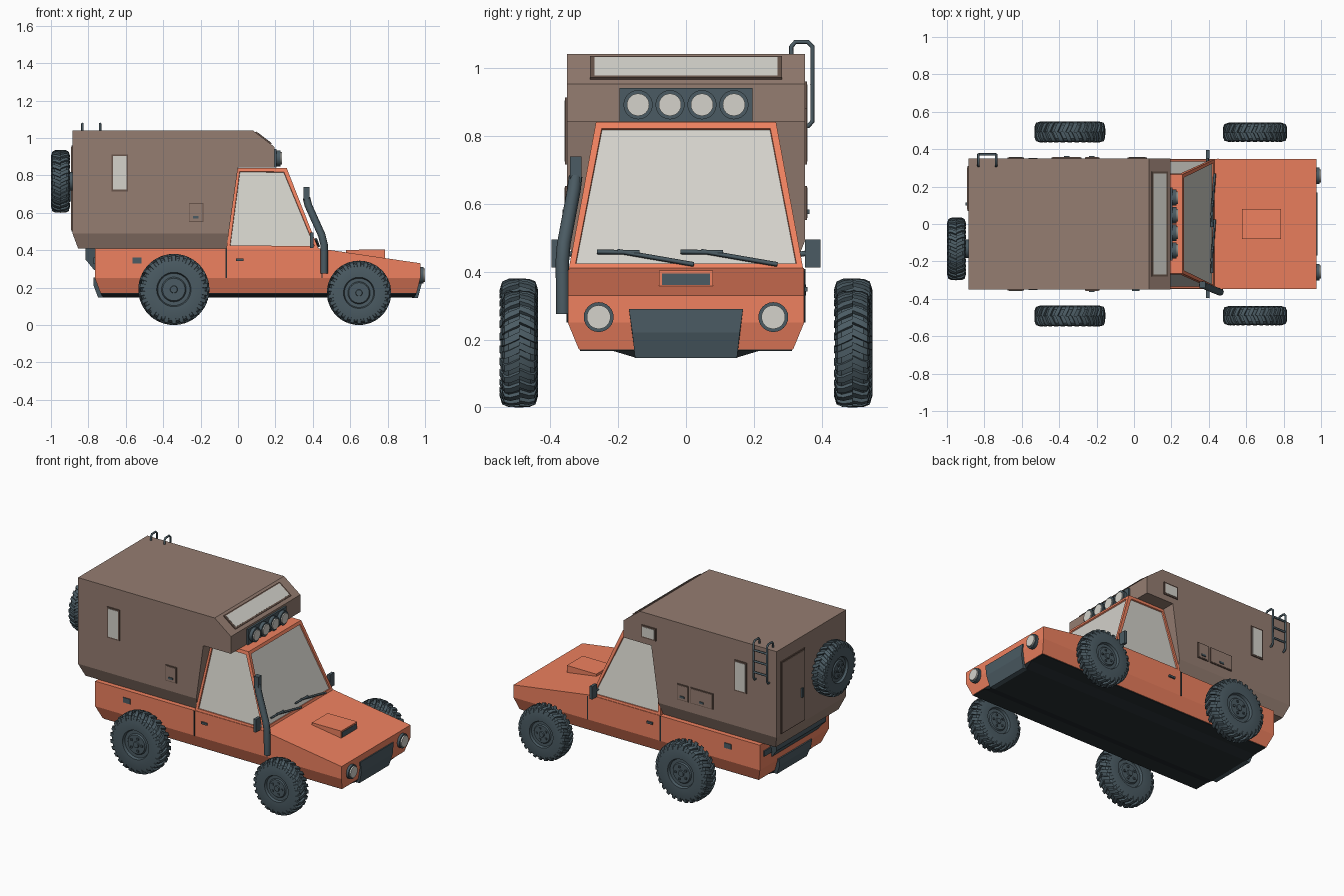
import bpy, bmesh, math
from mathutils import Matrix, Vector

if "Cube" in bpy.data.objects:
    bpy.data.objects.remove(bpy.data.objects["Cube"])


def material(name, r, g, b):
    m = bpy.data.materials.new(name)
    m.diffuse_color = (r, g, b, 1)
    m.use_nodes = True
    m.node_tree.nodes["Principled BSDF"].inputs["Base Color"].default_value = m.diffuse_color
    return m


ORANGE = material("orange_paint", 0.86, 0.22, 0.115)
BROWN = material("brown_panel", 0.30, 0.205, 0.165)
TRIM = material("brown_trim", 0.14, 0.09, 0.07)
DARK = material("dark_plastic", 0.07, 0.105, 0.125)
BLACK = material("underside", 0.02, 0.028, 0.032)
GLASS = material("glass", 0.66, 0.65, 0.60)


def finish(name, bm, *mats):
    bmesh.ops.recalc_face_normals(bm, faces=bm.faces)
    me = bpy.data.meshes.new(name)
    bm.to_mesh(me)
    bm.free()
    for m in mats:
        me.materials.append(m)
    ob = bpy.data.objects.new(name, me)
    bpy.context.collection.objects.link(ob)
    return ob


def smooth(ob, angle=35):
    bpy.ops.object.select_all(action='DESELECT')
    ob.select_set(True)
    bpy.context.view_layer.objects.active = ob
    bpy.ops.object.shade_smooth_by_angle(angle=math.radians(angle))


# Symmetric shell from side profile points (x, z, half width)
def shell(name, pts, caps, *mats, inset=()):
    bm = bmesh.new()
    sides = [[bm.verts.new((x, s * w, z)) for x, z, w in pts] for s in (-1, 1)]
    n = len(pts)
    strip = []
    for i in range(n):
        j = (i + 1) % n
        strip.append(bm.faces.new((sides[0][i], sides[0][j], sides[1][j], sides[1][i])))
    cap_faces = [bm.faces.new([s[i] for i in c]) for s in sides for c in caps]
    if inset:
        bmesh.ops.recalc_face_normals(bm, faces=bm.faces)
        panes = [strip[i] for i in inset] + cap_faces
        for pane in panes:
            bmesh.ops.inset_individual(bm, faces=[pane], thickness=0.026)
            bmesh.ops.inset_individual(bm, faces=[pane], thickness=0.002, depth=-0.008)
            pane.material_index = 1
    return finish(name, bm, *mats)


def box(name, x, y, z, mat, rot_y=0.0):
    bm = bmesh.new()
    bmesh.ops.create_cube(bm, size=1)
    ob = finish(name, bm, mat)
    lo, hi = Vector((x[0], y[0], z[0])), Vector((x[1], y[1], z[1]))
    ob.data.transform(Matrix.Diagonal((*(hi - lo), 1)))
    ob.matrix_world = Matrix.Translation((lo + hi) / 2) @ Matrix.Rotation(rot_y, 4, 'Y')
    return ob


# Disc with its axis along x
def disc(name, x0, x1, y, z, r, mat):
    bm = bmesh.new()
    bmesh.ops.create_cone(bm, cap_ends=True, segments=24, radius1=r, radius2=r, depth=x1 - x0)
    ob = finish(name, bm, mat)
    ob.matrix_world = Matrix.Translation(((x0 + x1) / 2, y, z)) @ Matrix.Rotation(math.pi / 2, 4, 'Y')
    smooth(ob)


def tube(name, pts, r, mat=DARK, res=2):
    cu = bpy.data.curves.new(name, 'CURVE')
    cu.dimensions = '3D'
    cu.bevel_depth, cu.bevel_resolution, cu.use_fill_caps = r, res, True
    sp = cu.splines.new('POLY')
    sp.points.add(len(pts) - 1)
    for p, co in zip(sp.points, pts):
        p.co = (*co, 1)
    cu.materials.append(mat)
    ob = bpy.data.objects.new(name, cu)
    bpy.context.collection.objects.link(ob)


# Lower body, underside, camper box and cab
W = 0.348
shell("lower_body", [(-.765, .41, W), (.43, .41, W), (.975, .33, W), (.975, .25, W),
                     (.955, .17, .315), (-.735, .17, .315), (-.765, .25, W)],
      [(0, 1, 2, 3, 6), (6, 3, 4, 5)], ORANGE)
box("underside_plate", (-.732, .952), (-.312, .312), (.166, .172), BLACK)
shell("belly_pan", [(-.735, .168, .22), (.955, .168, .22), (.94, .147, .15), (-.72, .147, .15)],
      [(0, 1, 2, 3)], BLACK)
shell("camper_box", [(-.885, 1.04, .35), (.08, 1.04, .35), (.195, .952, .35), (.195, .842, .35),
                     (0, .842, .35), (-.05, .49, .35), (-.06, .41, .318), (-.855, .41, .318),
                     (-.885, .49, .35)],
      [(0, 1, 2, 3, 4, 5, 8), (8, 5, 6, 7)], BROWN)
shell("cab", [(-.008, .84, .265), (.26, .84, .265), (.43, .408, .345), (-.062, .408, .345)],
      [(0, 1, 2, 3)], ORANGE, GLASS, inset=(1,))

# Wheel: turned tyre and rim, then chevron lugs
R = 0.19
bm = bmesh.new()
half = [(.0, .052), (.018, .052), (.02, .044), (.06, .044), (.066, .036), (.086, .036),
        (.092, .052), (.15, .054), (.168, .048), (.177, .036)]
prof = half + [(r, -y) for r, y in reversed(half)]
N = 48
rings = []
for r, y in prof:
    if r == 0:
        rings.append([bm.verts.new((0, y, 0))] * N)
    else:
        rings.append([bm.verts.new((r * math.cos(a), y, r * math.sin(a)))
                      for a in (2 * math.pi * k / N for k in range(N))])
for a, b in zip(rings, rings[1:]):
    for k in range(N):
        q = (a[k], a[(k + 1) % N], b[(k + 1) % N], b[k])
        bm.faces.new(list(dict.fromkeys(q)))
LUGS = 26
stations = [(0, R, .172), (.03, R - .001, .172), (.049, .181, .164), (.057, .155, .152)]
for i in range(LUGS):
    for s in (-1, 1):
        prev = None
        for y, ro, ri in stations:
            c = 2 * math.pi * (i + (0.25 if s > 0 else 0)) / LUGS - min(y, .045) * 2.6
            cur = [bm.verts.new((r * math.cos(c + d), s * y, r * math.sin(c + d)))
                   for r, d in ((ri, -.07), (ro, -.06), (ro, .06), (ri, .07))]
            if prev:
                for k in range(3):
                    bm.faces.new((prev[k], prev[k + 1], cur[k + 1], cur[k]))
            else:
                bm.faces.new(cur)
            prev = cur
        bm.faces.new(prev)
for k in range(5):
    a = 2 * math.pi * k / 5
    for s in (-1, 1):
        bmesh.ops.create_cube(bm, size=.012, matrix=Matrix.Translation(
            (.04 * math.cos(a), s * .045, .04 * math.sin(a))))
wheel = finish("rear_wheel_right", bm, DARK)
smooth(wheel, 28)
wheel.location = (-.343, -.492, R)


def wheel_copy(name, loc, r, turn=0):
    ob = bpy.data.objects.new(name, wheel.data)
    bpy.context.collection.objects.link(ob)
    ob.location, ob.scale, ob.rotation_euler = loc, (r / R,) * 3, (0, 0, turn)


wheel_copy("rear_wheel_left", (-.343, .492, R), R)
wheel_copy("front_wheel_right", (.647, -.49, .172), .172)
wheel_copy("front_wheel_left", (.647, .49, .172), .172)
wheel_copy("spare_wheel", (-.949, -.133, .768), .168, math.pi / 2)
disc("spare_wheel_mount", -.94, -.88, -.133, .768, .05, DARK)


# Camper windows and hatches
def side_panel(name, s, x, z, inner, d=.009):
    def ys(o):
        return sorted((s * .345, s * (.35 + o)))
    box(name + "_frame", x, ys(.006), z, TRIM)
    box(name, (x[0] + d, x[1] - d), ys(.008), (z[0] + d, z[1] - d), inner)


for s, tag in ((-1, "right"), (1, "left")):
    side_panel("side_window_" + tag, s, (-.677, -.588), (.715, .912), GLASS)
    side_panel("hatch_" + tag, s, (-.263, -.185), (.552, .652), BROWN, .005)
side_panel("large_hatch", 1, (-.44, -.28), (.552, .652), BROWN, .005)
side_panel("small_window", 1, (-.035, .07), (.88, .96), GLASS)
for x, y in ((-.225, -.359), (-.225, .359), (-.36, .359)):
    box("hatch_latch", (x - .015, x + .015), (y - .004, y + .004), (.57, .582), DARK)
tilt = math.atan2(.088, .115)
box("front_window_frame", (.082, .188), (-.282, .282), (.992, 1.004), TRIM, tilt)
box("front_window", (.091, .179), (-.27, .27), (.9935, 1.0055), GLASS, tilt)
box("rear_door_frame", (-.891, -.88), (.07, .31), (.5, .96), TRIM)
box("rear_door", (-.894, -.88), (.078, .302), (.508, .952), BROWN)
box("rear_door_handle", (-.902, -.89), (.10, .115), (.66, .72), DARK)

# Lamps
box("roof_lamp_bar", (.19, .207), (-.195, .195), (.842, .94), DARK)
for y in (-.141, -.047, .047, .141):
    disc("roof_lamp", .2, .228, y, .891, .043, DARK)
    disc("roof_lamp_lens", .2, .235, y, .891, .033, GLASS)
for s in (-1, 1):
    disc("headlamp", .95, .991, s * .257, .266, .044, DARK)
    disc("headlamp_lens", .95, 1.0, s * .257, .266, .035, GLASS)
    box("tail_lamp", (-.772, -.76), sorted((s * .2, s * .31)), (.325, .36), DARK)

# Bumpers, rear step and hood scoop
shell("front_bumper", [(.93, .29, .168), (.982, .29, .168), (.982, .22, .158), (.962, .145, .15),
                       (.93, .145, .15)], [(0, 1, 2, 3, 4)], DARK)
shell("rear_bumper", [(-.72, .255, .168), (-.774, .255, .168), (-.772, .21, .158),
                      (-.748, .147, .15), (-.71, .147, .15)], [(0, 1, 2, 3, 4)], DARK)
shell("rear_step", [(-.815, .412, .25), (-.75, .412, .25), (-.76, .295, .23), (-.77, .295, .23),
                    (-.815, .35, .25)], [(0, 1, 2, 3, 4)], DARK)
shell("hood_scoop", [(.575, .38, .08), (.578, .402, .08), (.785, .403, .08), (.785, .35, .08)],
      [(0, 1, 2, 3)], ORANGE)
box("scoop_opening", (.77, .787), (-.071, .071), (.36, .394), DARK)

# Door details, markers and mirrors on both sides
for s in (-1, 1):
    def ys(a, b):
        return sorted((s * a, s * b))
    box("door_gap_rear", (-.068, -.06), ys(.34, .351), (.25, .408), BLACK)
    box("door_gap_front", (.447, .453), ys(.34, .35), (.25, .4), BLACK)
    box("door_handle", (-.012, .03), ys(.345, .358), (.342, .355), DARK)
    box("side_marker", (-.565, -.515), ys(.345, .353), (.33, .362), DARK)
    box("mirror", (.385, .403), ys(.35, .396), (.412, .494), DARK)
    tube("mirror_arm", [(.392, s * .33, .45), (.392, s * .36, .455)], .008)


# Wipers lying on the windscreen
def on_screen(y, z):
    return (.436 - (z - .41) * .395, y, z)


for y in (-.262, -.016):
    tube("wiper_blade", [on_screen(y, .458), on_screen(y + .125, .456)], .007, res=0)
    tube("wiper_arm", [on_screen(y + .06, .46), on_screen(y + .285, .421)], .007, res=0)

# Snorkel on the right side
tube("snorkel", [(.46, -.362, .275), (.46, -.364, .43), (.448, -.36, .48), (.376, -.33, .64),
                 (.366, -.325, .68)], .02)
shell_head = box("snorkel_head", (.35, .382), (-.341, -.307), (.662, .738), DARK)

# Ladder hooked over the left roof edge
for x in (-.832, -.737):
    tube("ladder_rail", [(x, .31, 1.03), (x, .31, 1.062), (x, .322, 1.076), (x, .358, 1.076),
                         (x, .372, 1.062), (x, .372, .842), (x, .36, .828), (x, .345, .828)], .0065)
for z in (.88, .95, 1.02):
    tube("ladder_rung", [(-.832, .372, z), (-.737, .372, z)], .0065)
